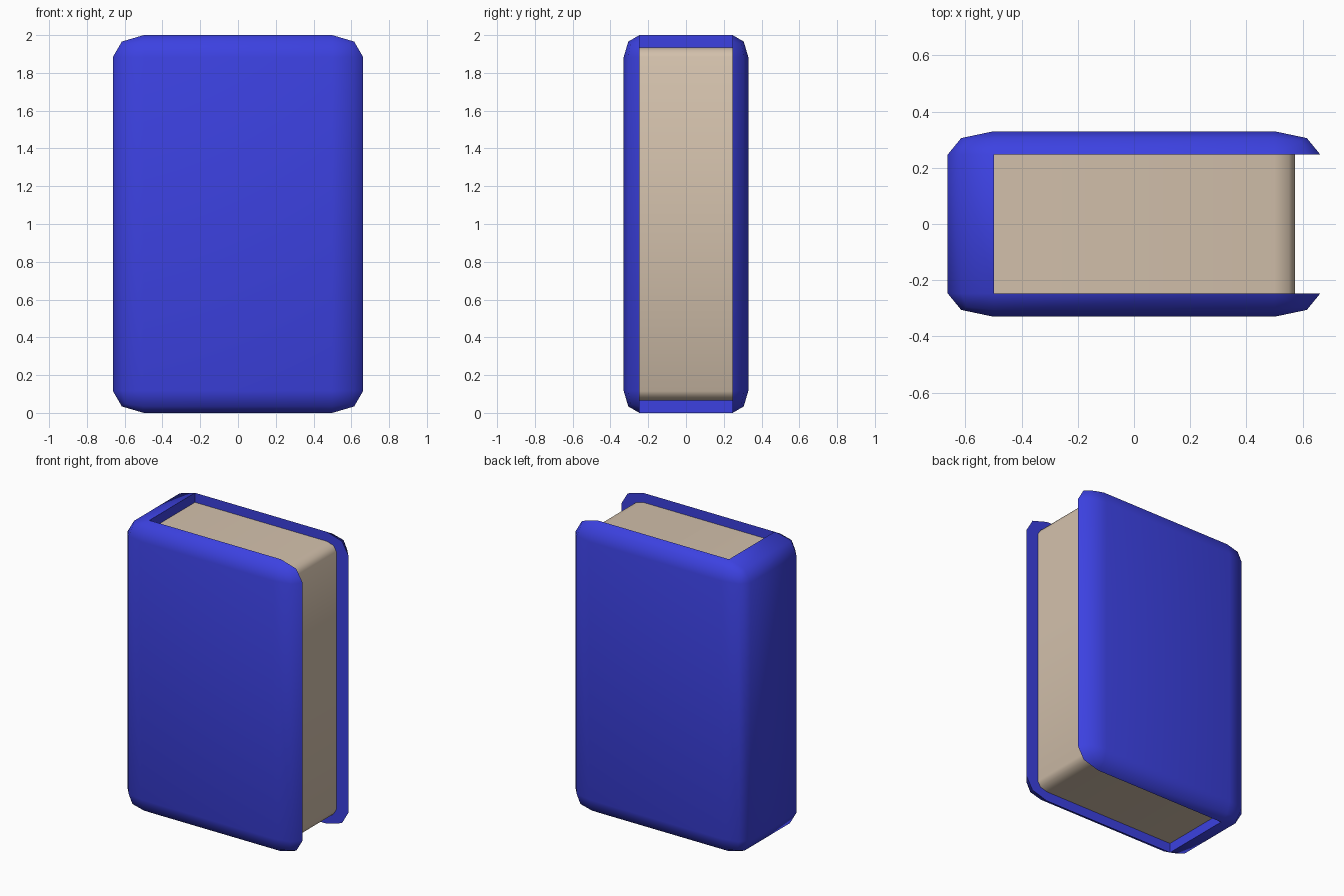
import bpy, bmesh, math

if "Cube" in bpy.data.objects:
    bpy.data.objects.remove(bpy.data.objects["Cube"])


def material(name, rgb):
    m = bpy.data.materials.new(name)
    m.diffuse_color = (*rgb, 1)
    m.use_nodes = True
    m.node_tree.nodes["Principled BSDF"].inputs["Base Color"].default_value = m.diffuse_color
    return m


def finish(bm, name, mat):
    bmesh.ops.recalc_face_normals(bm, faces=bm.faces)
    me = bpy.data.meshes.new(name)
    bm.to_mesh(me)
    bm.free()
    ob = bpy.data.objects.new(name, me)
    bpy.context.collection.objects.link(ob)
    me.materials.append(mat)
    bpy.ops.object.select_all(action='DESELECT')
    bpy.context.view_layer.objects.active = ob
    ob.select_set(True)
    bpy.ops.object.shade_smooth_by_angle(angle=math.radians(50))
    return ob


blue = material("cover blue", (0.045, 0.053, 0.75))
cream = material("page cream", (0.65, 0.53, 0.41))

CORE = (0.499, 0.247, 0.883)      # flat half sizes
RAD = (0.164, 0.083, 0.117)       # elliptical edge radii
MID = 1.0                         # height of the centre

# Cover: rounded box, bevelled with unit radius and then stretched
bm = bmesh.new()
bmesh.ops.create_cube(bm, size=2)
bmesh.ops.scale(bm, vec=[c / r + 1 for c, r in zip(CORE, RAD)], verts=bm.verts)
bmesh.ops.bevel(bm, geom=bm.edges[:], offset=1, segments=2, profile=0.5,
                affect='EDGES')
bmesh.ops.scale(bm, vec=RAD, verts=bm.verts)
bmesh.ops.translate(bm, vec=(0, 0, MID), verts=bm.verts)

# Open the top, bottom and fore edge between the two boards
gap = []
for f in bm.faces:
    c = f.calc_center_median()
    if abs(c.y) < CORE[1] - 0.01 and c.x > -CORE[0] + 0.01:
        gap.append(f)
bmesh.ops.delete(bm, geom=gap, context='FACES')

# Inner board faces and inner spine wall
rim = list({v for e in bm.edges if e.is_boundary for v in e.verts})
for s in (-1, 1):
    side = [v for v in rim if v.co.y * s > 0]
    side.sort(key=lambda v: math.atan2(v.co.z - MID, v.co.x))
    bm.faces.new(side)
wall = [v for v in rim if v.co.x < 0]
wall.sort(key=lambda v: math.atan2(v.co.z - MID, v.co.y))
bm.faces.new(wall)
finish(bm, "book_cover", blue)

# Pages: block with rounded fore-edge corners, extruded between the boards
W, H = 0.572, 0.935
rx, rz = W - CORE[0], 0.05
arc = [(CORE[0] + rx * math.sin(a), H - rz + rz * math.cos(a))
       for a in (0, math.pi / 4, math.pi / 2)]
profile = [(-CORE[0], H)] + arc
profile += [(x, -z) for x, z in reversed(profile)]
bm = bmesh.new()
face = bm.faces.new([bm.verts.new((x, -CORE[1], z + MID)) for x, z in profile])
ext = bmesh.ops.extrude_face_region(bm, geom=[face])
bmesh.ops.translate(bm, vec=(0, 2 * CORE[1], 0),
                    verts=[v for v in ext["geom"]
                           if isinstance(v, bmesh.types.BMVert)])
# leave out the hidden faces lying against the cover
hidden = [f for f in bm.faces
          if abs(f.calc_center_median().y) > 0.2
          or f.calc_center_median().x < -CORE[0] + 0.01]
bmesh.ops.recalc_face_normals(bm, faces=bm.faces)
bmesh.ops.delete(bm, geom=hidden, context='FACES')
pages = finish(bm, "pages", cream)
# keep the open strip facing outwards
if any(p.normal.x < -0.5 for p in pages.data.polygons):
    pages.data.flip_normals()
